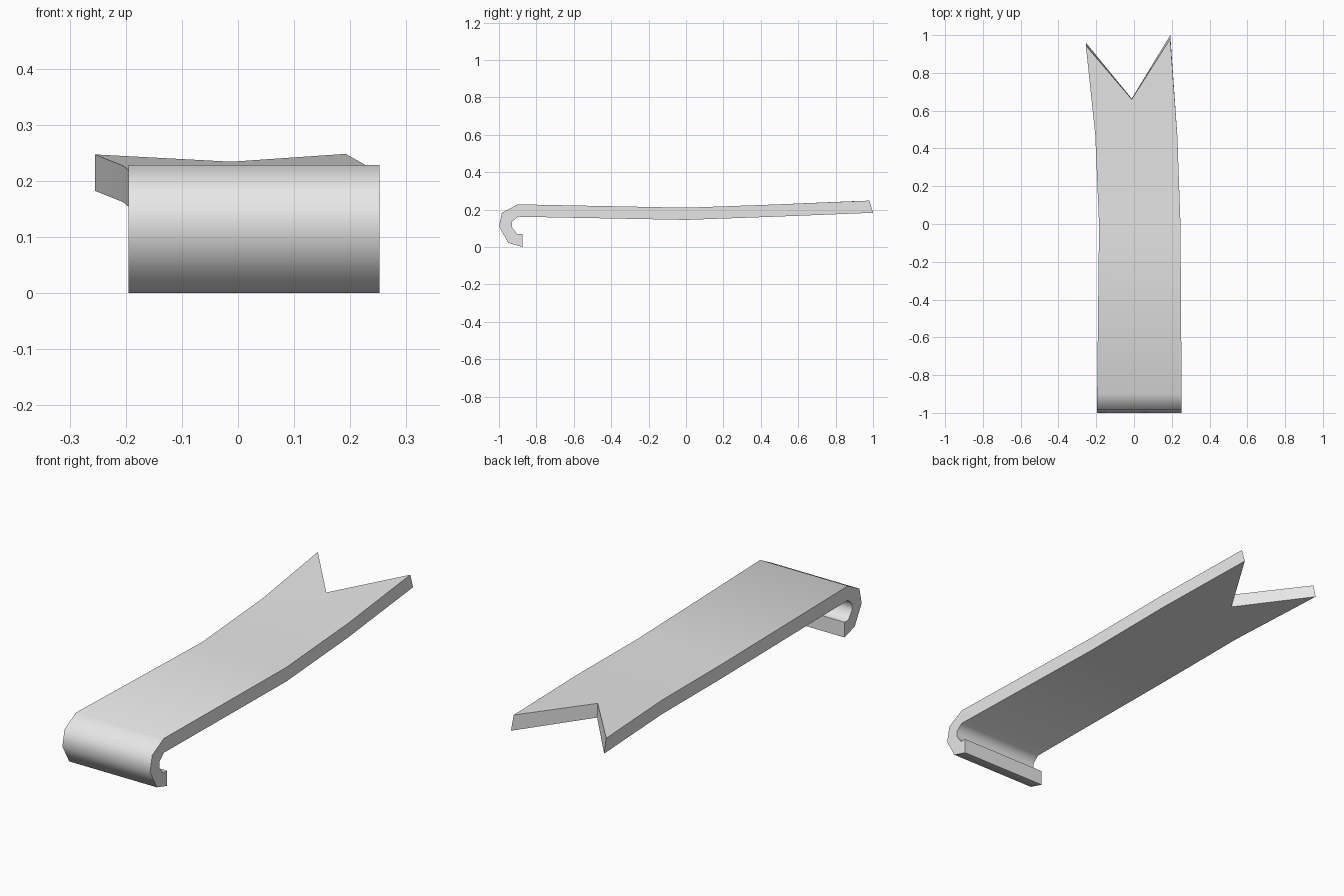
import bpy
import bmesh
import math

cube = bpy.data.objects.get("Cube")
if cube:
    bpy.data.objects.remove(cube, do_unlink=True)

# Single plain grey
grey = bpy.data.materials.new("light_grey")
grey.use_nodes = True
colour = (0.8, 0.8, 0.8, 1)
grey.diffuse_color = colour
grey.node_tree.nodes["Principled BSDF"].inputs["Base Color"].default_value = colour

HOOK = (-0.195, 0.252)
# Strip stations: edges in x, outer (y, z), inner (y, z)
stations = [
    (HOOK, (-0.875, 0.0), (-0.875, 0.07)),
    (HOOK, (-0.95, 0.022), (-0.903, 0.07)),
    (HOOK, (-1.0, 0.11), (-0.93, 0.105)),
    (HOOK, (-0.984, 0.183), (-0.93, 0.135)),
    (HOOK, (-0.9, 0.228), (-0.9, 0.162)),
    ((-0.185, 0.246), (0.0, 0.21), (0.0, 0.145)),
    ((-0.205, 0.229), (0.47, 0.227), (0.472, 0.162)),
]


def row(edges, yz):
    left, right = edges
    return [(x, *yz) for x in (left, (left + right) / 2, right)]


outer = [row(e, o) for e, o, i in stations]
inner = [row(e, i) for e, o, i in stations]

# Forked end: two tips with a notch between them
outer.append([(-0.255, 0.945, 0.247), (-0.012, 0.66, 0.234), (0.192, 0.98, 0.248)])
inner.append([(-0.255, 0.96, 0.182), (-0.012, 0.664, 0.17), (0.192, 1.0, 0.183)])

bm = bmesh.new()
top = [[bm.verts.new(p) for p in r] for r in outer]
under = [[bm.verts.new(p) for p in r] for r in inner]
last = len(top) - 1

# Outer and inner skins
for skin in (top, under):
    for a, b in zip(skin, skin[1:]):
        for c in range(2):
            bm.faces.new((a[c], a[c + 1], b[c + 1], b[c]))

# Side walls
for c in (0, 2):
    for r in range(last):
        bm.faces.new((top[r][c], top[r + 1][c], under[r + 1][c], under[r][c]))

# End walls at the hook lip and the fork
for r in (0, last):
    for c in range(2):
        bm.faces.new((top[r][c], top[r][c + 1], under[r][c + 1], under[r][c]))

bmesh.ops.recalc_face_normals(bm, faces=bm.faces)
mesh = bpy.data.meshes.new("hooked_ribbon")
bm.to_mesh(mesh)
bm.free()
mesh.materials.append(grey)
ribbon = bpy.data.objects.new("hooked_ribbon", mesh)
bpy.context.collection.objects.link(ribbon)

# Smooth hook with sharp rims
bpy.ops.object.select_all(action="DESELECT")
ribbon.select_set(True)
bpy.context.view_layer.objects.active = ribbon
bpy.ops.object.shade_smooth_by_angle(angle=math.radians(58))
